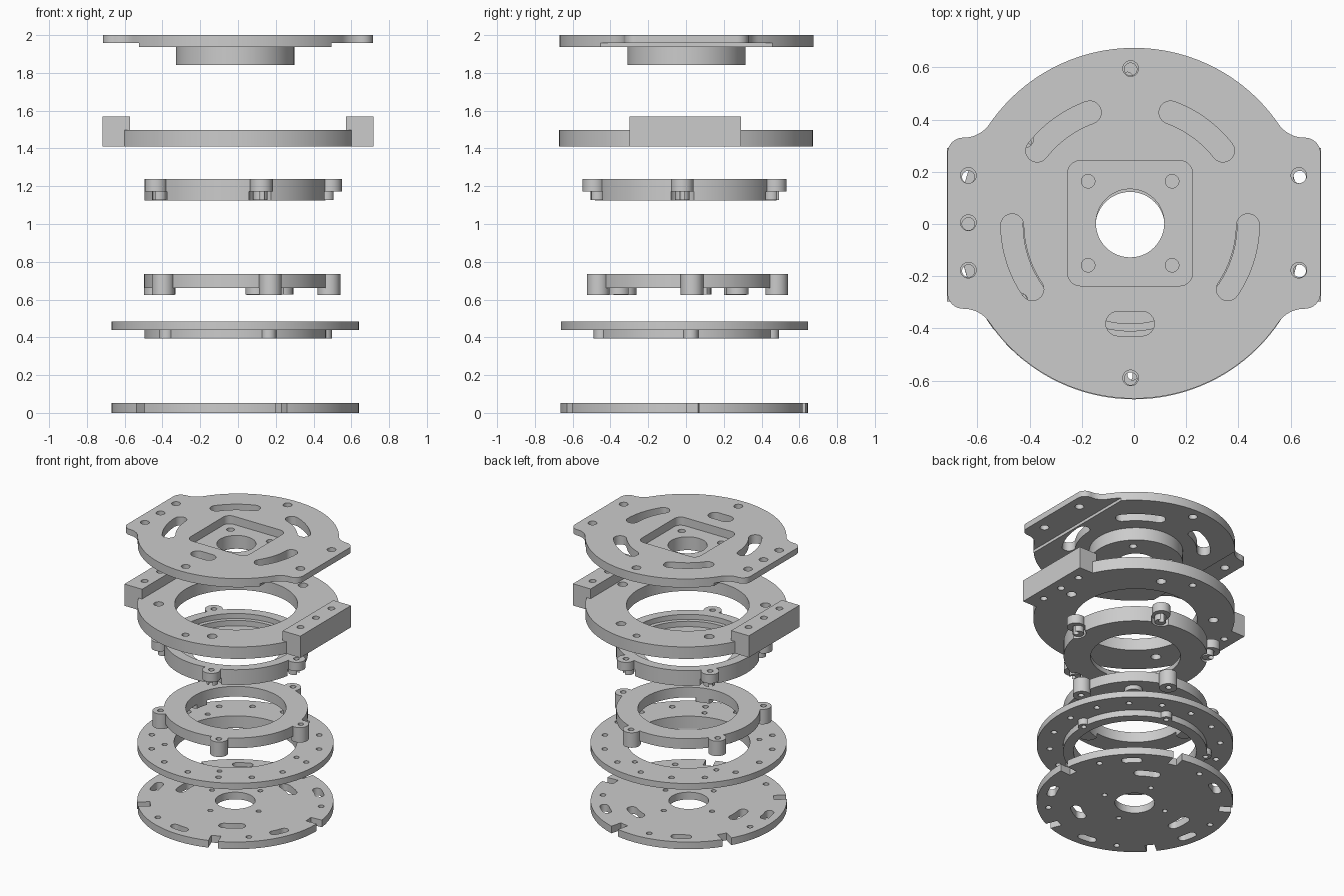
import bpy, bmesh
from math import sin, cos, pi, radians, sqrt, atan2, degrees

if "Cube" in bpy.data.objects:
    bpy.data.objects.remove(bpy.data.objects["Cube"])

CX = -0.015  # common axis of the round parts


# ---------- 2D outlines ----------
def arc(cx, cy, r, a0, a1, n):
    return [(cx + r * cos(radians(a0 + (a1 - a0) * i / n)),
             cy + r * sin(radians(a0 + (a1 - a0) * i / n))) for i in range(n + 1)]

def circle(r, x=0, y=0, n=32):
    return arc(x, y, r, 0, 360, n)[:-1]

def polar(r, a):
    return r * cos(radians(a)), r * sin(radians(a))

def ring_of(r, rad, start, count, n=24):
    return [circle(rad, *polar(r, start + 360 * k / count), n) for k in range(count)]

def box(x0, x1, y0, y1):
    return [(x0, y0), (x1, y0), (x1, y1), (x0, y1)]

def turn(pts, a):
    c, s = cos(radians(a)), sin(radians(a))
    return [(x * c - y * s, x * s + y * c) for x, y in pts]

def rounded_square(h, r):
    pts = []
    for k, (sx, sy) in enumerate([(1, 1), (-1, 1), (-1, -1), (1, -1)]):
        pts += arc(sx * (h - r), sy * (h - r), r, 90 * k, 90 * k + 90, 8)
    return pts

def arc_slot(r, a0, a1, w):
    return (arc(0, 0, r + w, a0, a1, 16)
            + arc(*polar(r, a1), w, a1, a1 + 180, 10)[1:-1]
            + arc(0, 0, r - w, a1, a0, 16)
            + arc(*polar(r, a0), w, a0 + 180, a0 + 360, 10)[1:-1])

def straight_slot(x, y, half, w):
    return (arc(x + half - w, y, w, -90, 90, 12) + arc(x - half + w, y, w, 90, 270, 12))

def eared_outline(R, ex, ey, corner, fillet):
    fy = ey + fillet
    fx = sqrt((R + fillet) ** 2 - fy ** 2)
    a = degrees(atan2(fy, fx))
    quarter = (arc(ex - corner, ey - corner, corner, 0, 90, 8)
               + arc(fx, fy, fillet, 270, 180 + a, 10))
    top = arc(0, 0, R, a, 180 - a, 64)[1:-1]
    half = quarter + top + [(-x, y) for x, y in reversed(quarter)]
    return half + [(-x, -y) for x, y in half]


# ---------- solids ----------
def solid(name, outlines, z0, z1):
    bm = bmesh.new()
    for pts in outlines:
        lo = [bm.verts.new((x, y, z0)) for x, y in pts]
        hi = [bm.verts.new((x, y, z1)) for x, y in pts]
        bm.faces.new(hi)
        bm.faces.new(lo[::-1])
        for i in range(len(pts)):
            j = (i + 1) % len(pts)
            bm.faces.new((lo[i], lo[j], hi[j], hi[i]))
    bmesh.ops.recalc_face_normals(bm, faces=bm.faces)
    me = bpy.data.meshes.new(name)
    bm.to_mesh(me)
    bm.free()
    ob = bpy.data.objects.new(name, me)
    bpy.context.collection.objects.link(ob)
    return ob

def combine(ob, op, outlines, z0, z1):
    tool = solid("helper", outlines, z0, z1)
    tool.hide_render = True
    mod = ob.modifiers.new("bool", 'BOOLEAN')
    mod.operation, mod.solver, mod.object = op, 'EXACT', tool
    bpy.context.view_layer.objects.active = ob
    bpy.ops.object.modifier_apply(modifier=mod.name)
    bpy.data.objects.remove(tool)

def add(ob, outlines, z0, z1):
    combine(ob, 'UNION', outlines, z0, z1)

def cut(ob, outlines, z0=-1, z1=3):
    combine(ob, 'DIFFERENCE', outlines, z0, z1)

def finish(ob, x, y):
    ob.location = (x, y, 0)
    bpy.ops.object.select_all(action='DESELECT')
    ob.select_set(True)
    bpy.context.view_layer.objects.active = ob
    bpy.ops.object.shade_smooth_by_angle(angle=radians(30))


# ---------- base plate: notched rim, slots, centre hole ----------
base = solid("base_plate", [circle(0.655, n=128)], 0, 0.053)
cut(base, [turn(box(0.57, 0.7, -0.033, 0.033), 4 + 72 * k) for k in range(5)])
cut(base, [circle(0.133, n=48)] + ring_of(0.228, 0.018, -12, 4)
    + [arc_slot(0.57, a - 4, a + 4, 0.03) for a in range(-24, 330, 72)]
    + ring_of(0.58, 0.02, -46, 5)
    + [turn(arc_slot(0.4, -8, 8, 0.035), -58 + 120 * k) for k in range(3)])
finish(base, CX, -0.01)

# ---------- flange ring with a lower spigot ----------
flange = solid("flange_ring", [circle(0.655, n=128)], 0.44, 0.485)
add(flange, [circle(0.48, n=96)], 0.395, 0.46)
add(flange, ring_of(0.475, 0.04, 4, 5), 0.395, 0.46)
cut(flange, [circle(0.41, n=96)] + ring_of(0.57, 0.02, 1, 16))
cut(flange, ring_of(0.475, 0.018, 4, 5))
finish(flange, CX, -0.008)

# ---------- lower clamp ring: deep lobes and three feet ----------
lower = solid("lower_clamp_ring", [circle(0.48, n=96)], 0.66, 0.735)
add(lower, ring_of(0.498, 0.06, 4, 5, 32), 0.625, 0.735)
add(lower, ring_of(0.37, 0.06, -72, 3), 0.628, 0.7)
cut(lower, [circle(0.335, n=96)])
cut(lower, ring_of(0.505, 0.02, 4, 5))
finish(lower, CX, -0.003)

# ---------- upper clamp ring: shallow lobes, recesses and stepped bore ----------
upper = solid("upper_clamp_ring", [circle(0.48, n=96)], 1.125, 1.237)
cut(upper, ring_of(0.505, 0.068, -2, 5, 32), 1.0, 1.172)
add(upper, ring_of(0.505, 0.06, -2, 5, 32), 1.172, 1.237)
add(upper, ring_of(0.485, 0.038, -2, 5), 1.128, 1.2)
cut(upper, [circle(0.30, n=96)])
cut(upper, [circle(0.38, n=96)], 1.16, 1.4)
cut(upper, [circle(0.41, n=96)], 1.20, 1.4)
cut(upper, ring_of(0.505, 0.02, -2, 5))
finish(upper, CX, -0.002)

# ---------- spacer ring with raised side blocks ----------
spacer = solid("spacer_ring", [circle(0.672, n=128)], 1.41, 1.498)
add(spacer, [box(s * 0.645 - 0.072, s * 0.645 + 0.072, -0.298, 0.292) for s in (-1, 1)],
    1.41, 1.57)
cut(spacer, [circle(0.41, x=CX, n=96)])
cut(spacer, [circle(0.024, x, y) for x in (-0.635, 0.635) for y in (-0.18, 0, 0.18)]
    + [circle(0.024, -0.013, y) for y in (-0.593, 0.593)]
    + ring_of(0.53, 0.033, -2, 5))
finish(spacer, 0, 0.0)

# ---------- top plate with ears and underside boss ----------
top = solid("top_plate", [eared_outline(0.672, 0.715, 0.328, 0.06, 0.12)], 1.936, 2.0)
cut(top, [box(0.495, 0.9, -0.8, 0.8), box(-0.9, -0.525, -0.8, 0.8)], 1.8, 1.957)
add(top, [circle(0.313, x=CX, n=96)], 1.842, 1.96)
ears = [(-0.635, 0.183), (-0.635, 0.002), (-0.635, -0.18), (0.632, 0.183), (0.632, -0.18),
        (-0.013, 0.593), (-0.013, -0.593)]
slots = [arc_slot(0.452, a, b, 0.044)
         for a, b in ((38, 70), (110, 142), (181, 214), (-34, -1))]
slots.append(straight_slot(0, -0.385, 0.093, 0.047))
cut(top, [circle(0.03, x, y) for x, y in ears]
    + [[(x + CX, y) for x, y in s] for s in slots])
cut(top, [[(x + CX, y) for x, y in rounded_square(0.24, 0.05)]], 1.94, 2.2)
cut(top, [circle(0.131, x=CX, n=48)]
    + [circle(0.026, CX + sx * 0.161, sy * 0.161) for sx in (-1, 1) for sy in (-1, 1)])
finish(top, 0, 0.003)
